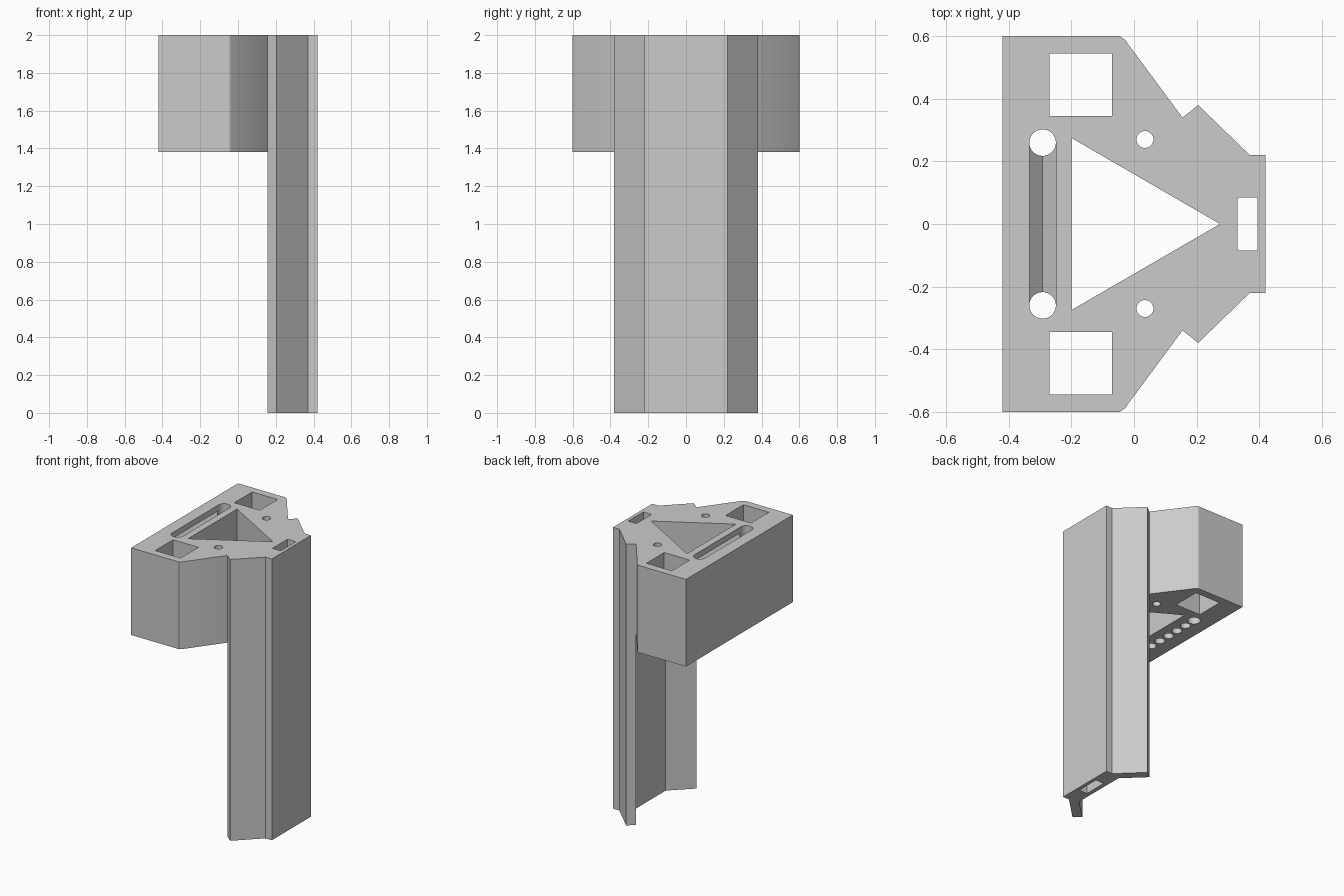
import bpy, bmesh, math

if "Cube" in bpy.data.objects:
    bpy.data.objects.remove(bpy.data.objects["Cube"])

# One grey plastic for everything
grey = bpy.data.materials.new("matte grey")
grey.use_nodes = True
GREY = (0.6, 0.6, 0.6, 1)
grey.diffuse_color = GREY
grey.node_tree.nodes["Principled BSDF"].inputs["Base Color"].default_value = GREY

SHELF, TOP = 1.38, 2.0


def prism(name, outline, z0, z1):
    """Extrude a plan outline (x, y) from z0 to z1."""
    bm = bmesh.new()
    base = bm.faces.new([bm.verts.new((x, y, z0)) for x, y in outline])
    out = bmesh.ops.extrude_face_region(bm, geom=[base])
    for v in out["geom"]:
        if isinstance(v, bmesh.types.BMVert):
            v.co.z = z1
    bmesh.ops.recalc_face_normals(bm, faces=bm.faces)
    mesh = bpy.data.meshes.new(name)
    bm.to_mesh(mesh)
    bm.free()
    mesh.materials.append(grey)
    obj = bpy.data.objects.new(name, mesh)
    bpy.context.collection.objects.link(obj)
    return obj


def mirrored(half):
    """Close a half outline by reflecting it across y = 0."""
    return half + [(x, -y) for x, y in reversed(half)]


def rect(x0, x1, y0, y1):
    return [(x0, y0), (x1, y0), (x1, y1), (x0, y1)]


def circle(cx, cy, r, n=32):
    return [(cx + r * math.cos(math.tau * i / n),
             cy + r * math.sin(math.tau * i / n)) for i in range(n)]


def cut(target, outline, z0=-0.1, z1=TOP + 0.1, reshape=None):
    """Subtract a prism from the target, then discard the cutter."""
    cutter = prism("cutter", outline, z0, z1)
    cutter.hide_render = True
    if reshape:
        reshape(cutter)
    mod = target.modifiers.new("cut", "BOOLEAN")
    mod.operation, mod.solver, mod.object = "DIFFERENCE", "EXACT", cutter
    bpy.context.view_layer.objects.active = target
    bpy.ops.object.modifier_apply(modifier=mod.name)
    bpy.data.objects.remove(cutter)


# Outer wings of the rail, shared by block and rail
wing = [(0.155, 0.34), (0.205, 0.38), (0.37, 0.22), (0.42, 0.22)]

block = prism("mounting_block", mirrored(
    [(-0.42, 0.6), (-0.045, 0.6), (-0.03, 0.59)] + wing), SHELF, TOP)
rail = prism("guide_rail", mirrored([(0.3, 0.2)] + wing), 0, SHELF)

# Narrow slot running the full height
for part in (block, rail):
    cut(part, rect(0.33, 0.395, -0.085, 0.085))

# Triangular window
cut(block, [(-0.2, -0.275), (0.275, 0), (-0.2, 0.275)])

# Square sockets and screw holes on both sides
for s in (-1, 1):
    lo, hi = sorted((s * 0.345, s * 0.545))
    cut(block, rect(-0.27, -0.07, lo, hi))
    cut(block, circle(0.035, s * 0.27, 0.027))

# Cord groove with a V floor, joining two through holes
SLOT_X, SLOT_R, SLOT_Y = -0.292, 0.0425, 0.26


def vee_floor(cutter):
    for v in cutter.data.vertices:
        if v.co.z < TOP and abs(v.co.x - SLOT_X) < 0.001:
            v.co.z -= SLOT_R


groove = [(SLOT_X - SLOT_R, -SLOT_Y), (SLOT_X, -SLOT_Y), (SLOT_X + SLOT_R, -SLOT_Y),
          (SLOT_X + SLOT_R, SLOT_Y), (SLOT_X, SLOT_Y), (SLOT_X - SLOT_R, SLOT_Y)]


def groove_cutter(target):
    cut(target, groove, TOP - 0.04, TOP + 0.1, vee_floor)


def split_floor(cutter):
    # Crease the floor along its centre line, then drop the crease
    bm = bmesh.new()
    bm.from_mesh(cutter.data)
    for f in list(bm.faces):
        mids = [v for v in f.verts if abs(v.co.x - SLOT_X) < 0.001]
        if abs(f.normal.z) > 0.9 and len(mids) == 2:
            bmesh.utils.face_split(f, mids[0], mids[1])
    bm.to_mesh(cutter.data)
    bm.free()
    vee_floor(cutter)


cut(block, groove, TOP - 0.04, TOP + 0.1, split_floor)
for s in (-1, 1):
    cut(block, circle(SLOT_X, s * SLOT_Y, SLOT_R))

# Row of blind holes under the groove
for i in range(1, 6):
    y = -SLOT_Y + i * 2 * SLOT_Y / 6
    cut(block, circle(SLOT_X, y, 0.033), SHELF - 0.1, SHELF + 0.1)

# Smooth the round holes, keep the edges crisp
bpy.ops.object.select_all(action="DESELECT")
for part in (block, rail):
    part.select_set(True)
bpy.context.view_layer.objects.active = block
bpy.ops.object.shade_smooth_by_angle(angle=math.radians(25))
